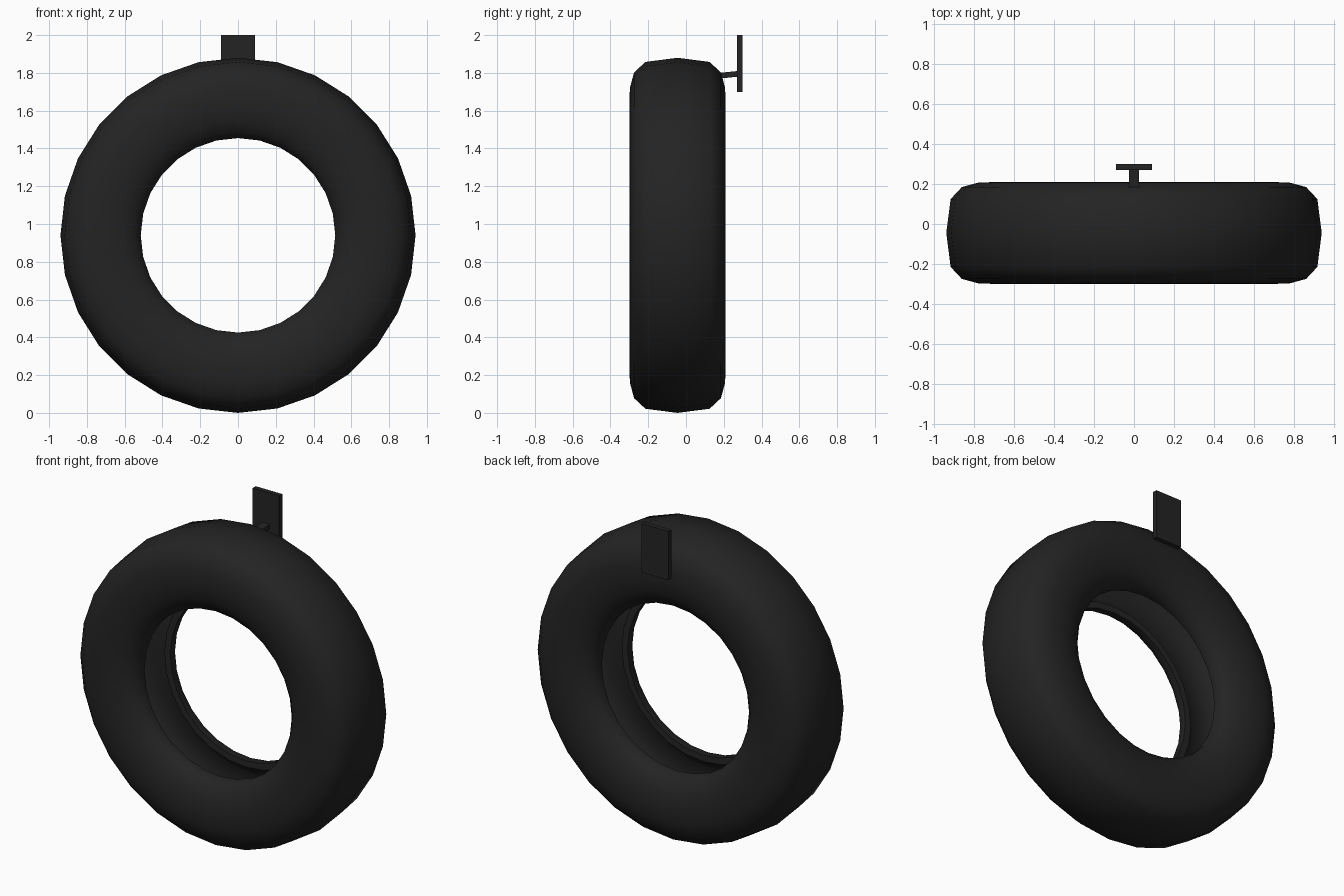
import bpy, bmesh, math
from mathutils import Matrix

if "Cube" in bpy.data.objects:
    bpy.data.objects.remove(bpy.data.objects["Cube"])

rubber = bpy.data.materials.new("black rubber")
rubber.diffuse_color = (0.017, 0.017, 0.017, 1)
rubber.use_nodes = True
rubber.node_tree.nodes["Principled BSDF"].inputs["Base Color"].default_value = rubber.diffuse_color

SEG = 28               # sides around the tyre
CY, CZ = -0.045, 0.94  # tyre centre


def finish(name, bm, smooth_angle=None):
    bmesh.ops.recalc_face_normals(bm, faces=bm.faces)
    mesh = bpy.data.meshes.new(name)
    bm.to_mesh(mesh)
    bm.free()
    mesh.materials.append(rubber)
    obj = bpy.data.objects.new(name, mesh)
    bpy.context.collection.objects.link(obj)
    if smooth_angle:
        bpy.ops.object.select_all(action='DESELECT')
        obj.select_set(True)
        bpy.context.view_layer.objects.active = obj
        bpy.ops.object.shade_smooth_by_angle(angle=math.radians(smooth_angle))
    return obj


def box(name, center, size, tilt=0):
    bm = bmesh.new()
    m = (Matrix.Translation(center) @ Matrix.Rotation(tilt, 4, 'X')
         @ Matrix.Diagonal((*size, 1)))
    bmesh.ops.create_cube(bm, size=1, matrix=m)
    return finish(name, bm)


# Tyre: closed cross-section (radius, half width), mirrored about the crown
outer = [(0.918, 0.17), (0.862, 0.23), (0.78, 0.252), (0.70, 0.255),
         (0.61, 0.242), (0.55, 0.208), (0.515, 0.17)]
inner = [(0.515, 0.125), (0.555, 0.125), (0.575, 0.165), (0.63, 0.2),
         (0.72, 0.212), (0.80, 0.205), (0.86, 0.16)]
half = outer + inner
profile = ([(0.94, 0)] + half + [(0.89, 0)]
           + [(r, -y) for r, y in reversed(half)])

bm = bmesh.new()
rings = []
for i in range(SEG):
    a = 2 * math.pi * i / SEG
    rings.append([bm.verts.new((r * math.sin(a), CY + y, CZ + r * math.cos(a)))
                  for r, y in profile])
n = len(profile)
for i in range(SEG):
    p, q = rings[i], rings[(i + 1) % SEG]
    for j in range(n):
        k = (j + 1) % n
        bm.faces.new((p[j], p[k], q[k], q[j]))
finish("tyre", bm, 50)

# Hanging bracket at the back: short stem and flat wall plate
box("bracket_stem", (0, 0.225, 1.79), (0.05, 0.11, 0.03), 0.1)
box("wall_plate", (0, 0.285, 1.85), (0.18, 0.03, 0.30))
